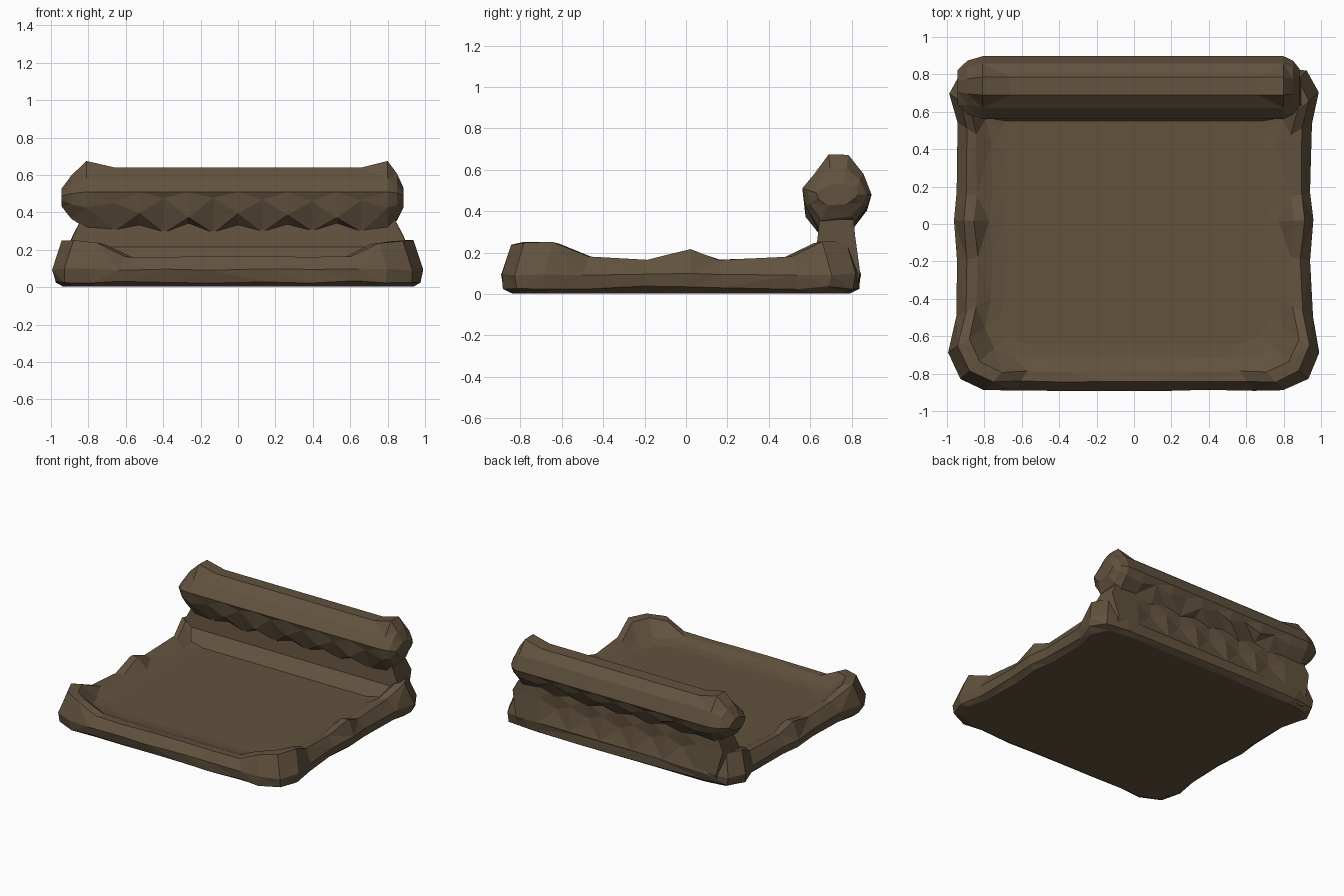
import bpy, bmesh, random

if "Cube" in bpy.data.objects:
    bpy.data.objects.remove(bpy.data.objects["Cube"])
random.seed(4)

brown = bpy.data.materials.new("dark_brown")
brown.diffuse_color = (0.122, 0.085, 0.048, 1)
brown.use_nodes = True
brown.node_tree.nodes["Principled BSDF"].inputs["Base Color"].default_value = brown.diffuse_color


def loft(name, rings):
    """Skin a list of equal-length closed rings and cap both ends."""
    bm = bmesh.new()
    rows = [[bm.verts.new(p) for p in r] for r in rings]
    n = len(rows[0])
    for a, b in zip(rows, rows[1:]):
        for i in range(n):
            j = (i + 1) % n
            bm.faces.new((a[i], a[j], b[j], b[i]))
    bm.faces.new(rows[0][::-1])
    bm.faces.new(rows[-1])
    bmesh.ops.recalc_face_normals(bm, faces=bm.faces)
    bmesh.ops.triangulate(bm, faces=[f for f in bm.faces if len(f.verts) == 4])
    me = bpy.data.meshes.new(name)
    bm.to_mesh(me)
    bm.free()
    me.materials.append(brown)
    ob = bpy.data.objects.new(name, me)
    bpy.context.collection.objects.link(ob)
    return ob


def jit(a):
    return random.uniform(-a, a)


# Base tray: half outline (x, y, rim height), mirrored to a full ring
half = [(0.15, -0.89, .163), (0.38, -0.893, .163), (0.64, -0.89, .165),
        (0.80, -0.895, .235), (0.935, -0.83, .25), (0.998, -0.69, .25),
        (0.955, -0.50, .178), (0.945, -0.2, .165), (0.967, 0.02, .215),
        (0.948, 0.17, .163), (0.95, 0.54, .18), (0.99, 0.70, .25),
        (0.93, 0.82, .25), (0.76, 0.845, .25), (0.3, 0.845, .25)]
outline = half + [(-x, y, z) for x, y, z in reversed(half)]


def tray_ring(s, height, j=0.0):
    return [(x * s + jit(j), y * s + jit(j), height(z) + jit(j))
            for x, y, z in outline]


loft("base_tray", [
    tray_ring(0.94, lambda z: 0.003),
    tray_ring(0.985, lambda z: 0.03, 0.008),
    tray_ring(0.998, lambda z: 0.095, 0.006),
    tray_ring(0.943, lambda z: z, 0.003),
    tray_ring(0.885, lambda z: z - 0.005, 0.003),
    tray_ring(0.80, lambda z: 0.135 + 0.1 * (z - 0.16)),
    tray_ring(0.72, lambda z: 0.127)])

# Stations across the width, shared by the wall and the bolster
N = 10
stations = [-0.66 + 1.32 * i / N for i in range(N + 1)]


# Back wall: faceted, flaring out toward the base at both ends
def wall_ring(x, flare=0.0, k=0):
    zig = 0.03 * (-1) ** k
    prof = [(0.55, 0.125, 1), (0.63, 0.215, 1), (0.645, 0.36, 0),
            (0.81, 0.36, 0), (0.81 + zig / 4, 0.25 + zig, 0.6),
            (0.842, 0.10, 0), (0.81, 0.02, 0)]
    return [(x + flare * f, y, z) for y, z, f in prof]


loft("back_wall", [wall_ring(-0.84, -0.07), wall_ring(-0.76, -0.04)]
     + [wall_ring(x, 0, k) for k, x in enumerate(stations)]
     + [wall_ring(0.76, 0.04), wall_ring(0.84, 0.07)])


# Bolster: chunky roll with a zigzag underside and knobbed, tapered ends
def bolster_ring(x, top=0.64, sy=1.0, sz=1.0, k=None):
    zig = 0 if k is None else 0.04 * (-1) ** k + jit(0.015)
    prof = [(0.645, 0.315 - zig * 0.5), (0.578, 0.425 + zig), (0.562, 0.51),
            (0.62, 0.58), (0.69, top), (0.785, top - 0.003), (0.858, 0.58),
            (0.897, 0.48), (0.875, 0.425 - zig * 0.4), (0.81, 0.34 + zig * 0.4)]
    return [(x, 0.73 + (y - 0.73) * sy, 0.48 + (z - 0.48) * sz) for y, z in prof]


loft("bolster",
     [bolster_ring(-0.945, 0.64, 0.55, 0.28), bolster_ring(-0.89, 0.65, 0.86, 0.7),
      bolster_ring(-0.81, 0.675)]
     + [bolster_ring(x, k=k) for k, x in enumerate(stations)]
     + [bolster_ring(0.80, 0.675), bolster_ring(0.85, 0.65, 0.86, 0.75),
        bolster_ring(0.885, 0.64, 0.6, 0.32)])
